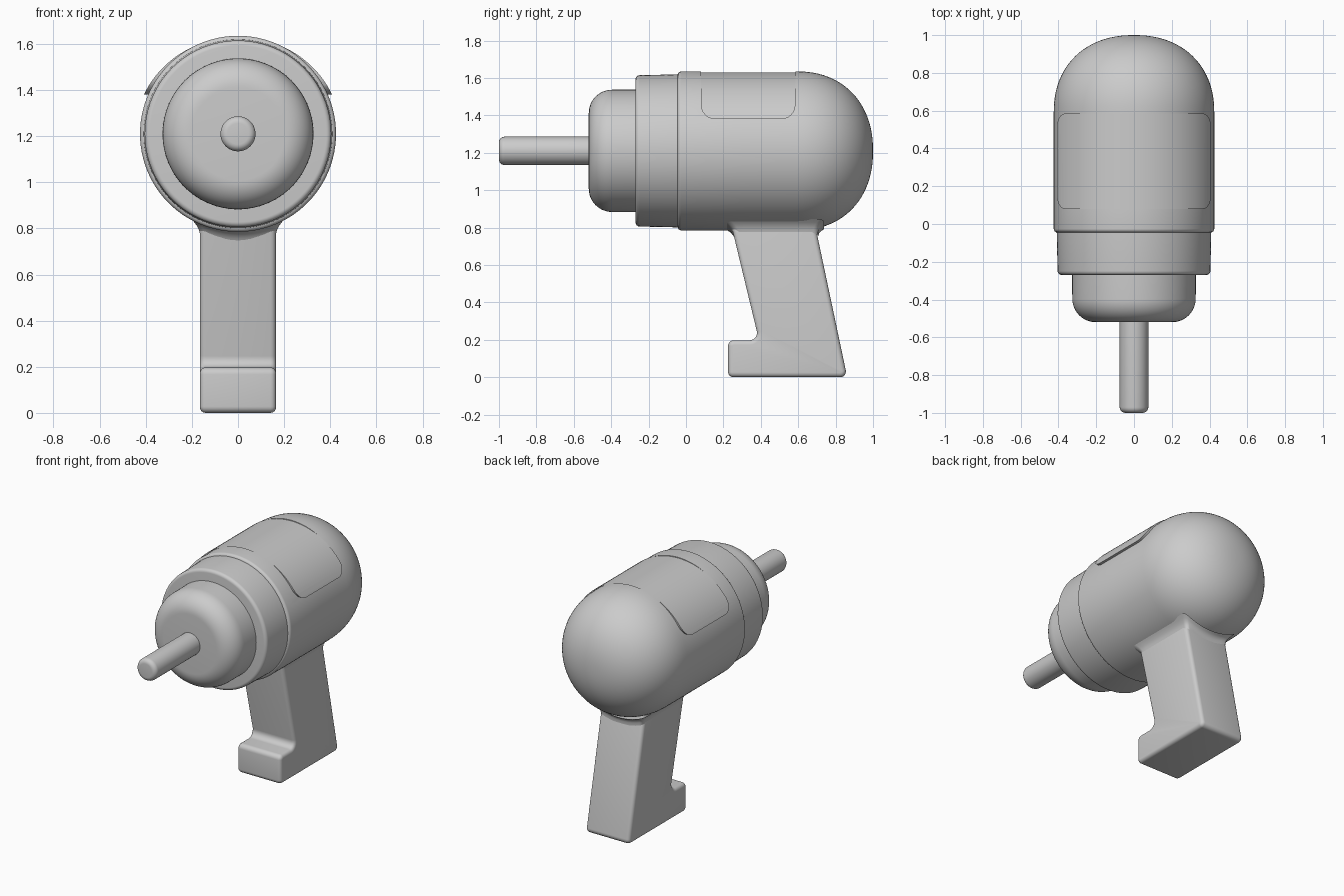
import bpy, bmesh, math
from mathutils import Vector

if "Cube" in bpy.data.objects:
    bpy.data.objects.remove(bpy.data.objects["Cube"])

AXIS_Z = 1.21      # height of the barrel axis
BODY_R = 0.425


def rounded(pts, closed, seg=6):
    """Replace each (a, b, radius) corner by an arc."""
    out = []
    n = len(pts)
    for i, (a, b, rad) in enumerate(pts):
        p = Vector((a, b))
        if rad == 0 or (not closed and i in (0, n - 1)):
            out.append(p)
            continue
        d0 = (Vector(pts[i - 1][:2]) - p).normalized()
        d1 = (Vector(pts[(i + 1) % n][:2]) - p).normalized()
        half = d0.angle(d1) / 2
        c = p + (d0 + d1).normalized() * rad / math.sin(half)
        s = p + d0 * rad / math.tan(half) - c
        e = p + d1 * rad / math.tan(half) - c
        for k in range(seg + 1):
            t = k / seg
            w = s.angle(e)
            out.append(c + (s * math.sin((1 - t) * w) + e * math.sin(t * w)) / math.sin(w))
    return out


def finish(name, bm):
    bmesh.ops.remove_doubles(bm, verts=bm.verts, dist=1e-5)
    bmesh.ops.recalc_face_normals(bm, faces=bm.faces)
    me = bpy.data.meshes.new(name)
    bm.to_mesh(me)
    bm.free()
    ob = bpy.data.objects.new(name, me)
    bpy.context.collection.objects.link(ob)
    return ob


def lathe(name, profile, steps=96, sx=1.0):
    """Turn a (y, radius) profile about the barrel axis."""
    bm = bmesh.new()
    vs = [bm.verts.new((0, y, AXIS_Z + r)) for y, r in profile]
    es = [bm.edges.new(p) for p in zip(vs, vs[1:])]
    bmesh.ops.spin(bm, geom=vs + es, cent=(0, 0, AXIS_Z), axis=(0, 1, 0),
                   angle=math.tau, steps=steps)
    for v in bm.verts:
        v.co.x *= sx
    return finish(name, bm)


def prism(name, profile, w):
    """Extrude a closed (y, z) profile from -w to w in x."""
    bm = bmesh.new()
    f = bm.faces.new([bm.verts.new((-w, y, z)) for y, z in profile])
    ext = bmesh.ops.extrude_face_region(bm, geom=[f])
    for v in ext["geom"]:
        if isinstance(v, bmesh.types.BMVert):
            v.co.x = w
    return finish(name, bm)


def select(ob):
    bpy.ops.object.select_all(action='DESELECT')
    ob.select_set(True)
    bpy.context.view_layer.objects.active = ob


def boolean(ob, cutter, op):
    m = ob.modifiers.new("cut", 'BOOLEAN')
    m.object, m.operation, m.solver = cutter, op, 'EXACT'
    select(ob)
    bpy.ops.object.modifier_apply(modifier=m.name)


def smooth(ob, deg=32):
    select(ob)
    bpy.ops.object.shade_smooth_by_angle(angle=math.radians(deg))


# motor housing with domed back
front = rounded([(-0.045, 0, 0), (-0.045, BODY_R, 0.02), (0.3, BODY_R, 0)], False)
dome = []
for i in range(25):
    t = math.pi / 2 * i / 24
    dome.append((0.59 + 0.41 * max(math.sin(t), 0) ** (2 / 2.2),
                 BODY_R * max(math.cos(t), 0) ** (2 / 2.2) if i < 24 else 0))
housing = lathe("motor_housing", [tuple(p) for p in front] + dome)

# top panel: slightly flattened saddle set into the housing
cutter = prism("panel_cutter", rounded([(0.08, 1.38, 0.075), (0.585, 1.38, 0.075),
                                        (0.585, 1.9, 0), (0.08, 1.9, 0)], True), 0.7)
panel = lathe("top_panel", [(0, 0), (0, 0.42), (0.7, 0.42), (0.7, 0)], sx=0.446 / 0.42)
boolean(panel, cutter, 'INTERSECT')
boolean(housing, cutter, 'DIFFERENCE')
bpy.data.objects.remove(cutter)

# front ring, chuck and bit
ring = lathe("front_ring", rounded([(0, 0, 0), (0, 0.41, 0), (-0.27, 0.404, 0.022),
                                    (-0.27, 0, 0)], False))
chuck = lathe("chuck", rounded([(-0.2, 0, 0), (-0.2, 0.328, 0), (-0.52, 0.326, 0.125),
                                (-0.52, 0, 0)], False, 12))
bit = lathe("bit", rounded([(-0.45, 0, 0), (-0.45, 0.076, 0), (-1.0, 0.076, 0.03),
                            (-1.0, 0, 0)], False), 48)

# slanted grip with a foot at the front
def front_y(z):
    return 0.38 - 0.241 * (z - 0.24)

def back_y(z):
    return 0.853 - 0.213 * (z - 0.05)

grip = prism("grip", rounded([
    (0.225, 0, 0.028), (0.862, 0, 0.03), (back_y(0.88), 0.88, 0), (front_y(0.88), 0.88, 0),
    (front_y(0.197), 0.197, 0.04), (0.225, 0.197, 0.03)], True), 0.165)
bev = grip.modifiers.new("round_edges", 'BEVEL')
bev.width, bev.segments, bev.limit_method = 0.024, 4, 'ANGLE'
bev.angle_limit = math.radians(40)
bev.use_clamp_overlap = False
select(grip)
bpy.ops.object.modifier_apply(modifier=bev.name)

# flared fillet where the grip meets the housing
bm = bmesh.new()
loops = []
for d, off in ((-0.05, -0.002), (-0.03, 0.003), (-0.014, 0.012), (-0.003, 0.025), (0.006, 0.042)):
    w = 0.165 + off
    y0, y1 = front_y(0.78 + d) - off, back_y(0.78 + d) + off
    rect = rounded([(-w, y0, 0.026), (w, y0, 0.026), (w, y1, 0.026), (-w, y1, 0.026)], True)
    dense = []
    for i, p in enumerate(rect):
        q = rect[(i + 1) % len(rect)]
        n = 10 if (q - p).length > 0.1 else 1
        dense += [p.lerp(q, k / n) for k in range(n)]
    loops.append([bm.verts.new((x, y, AXIS_Z - math.sqrt(BODY_R ** 2 - x * x) + d))
                  for x, y in dense])
for a, b in zip(loops, loops[1:]):
    for i in range(len(a)):
        j = (i + 1) % len(a)
        bm.faces.new((a[i], a[j], b[j], b[i]))
flare = finish("grip_flare", bm)

for ob in (housing, panel, ring, chuck, bit, grip, flare):
    smooth(ob)
